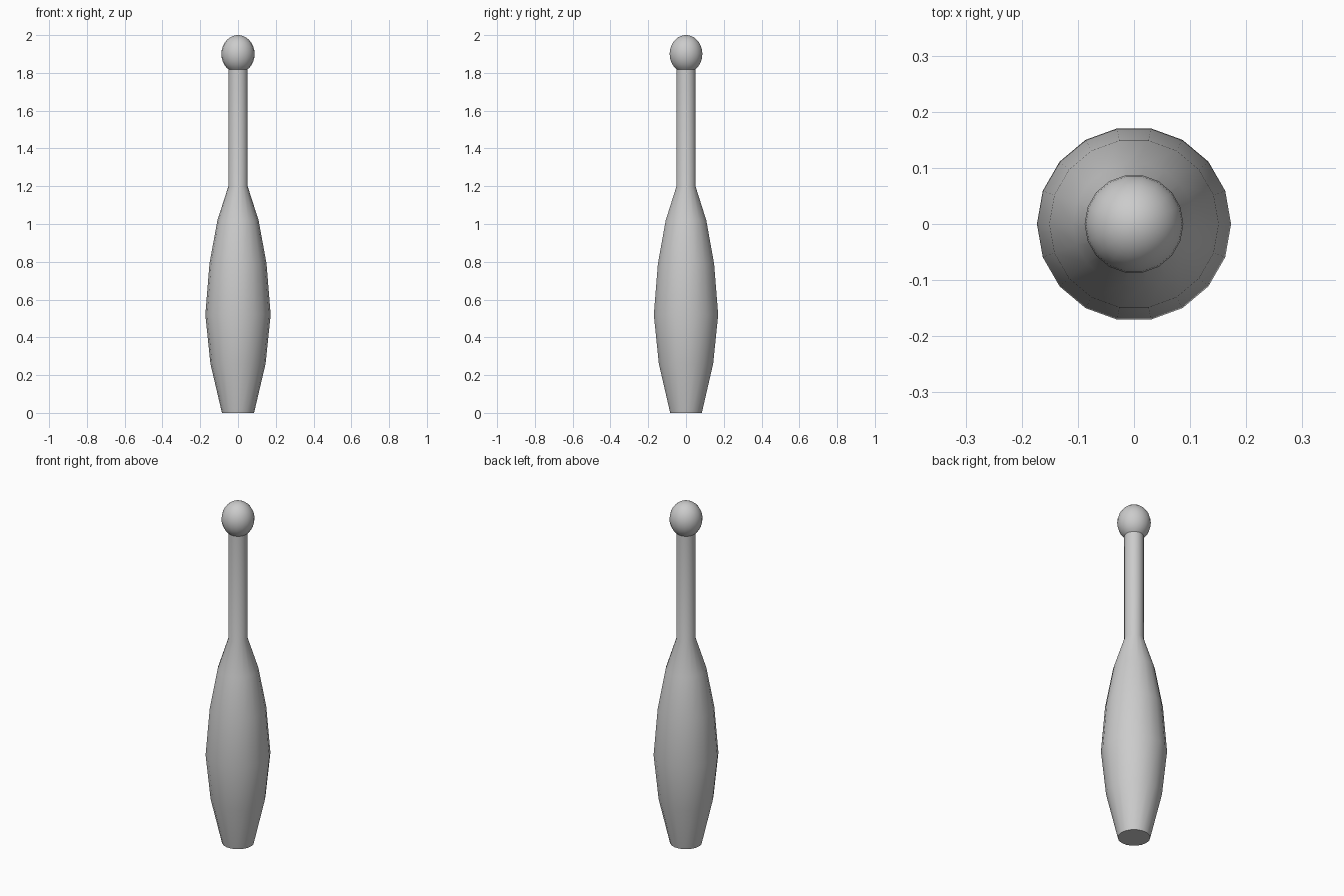
import bpy, bmesh, math

cube = bpy.data.objects.get("Cube")
if cube:
    bpy.data.objects.remove(cube, do_unlink=True)

SIDES = 18

grey = bpy.data.materials.new("plain_grey")
grey.use_nodes = True
grey.diffuse_color = (0.6, 0.6, 0.6, 1)
grey.node_tree.nodes["Principled BSDF"].inputs["Base Color"].default_value = (0.6, 0.6, 0.6, 1)


def lathe(name, profile):
    """Turn a (radius, height) profile round the z axis, closing both ends."""
    bm = bmesh.new()
    rings = []
    for r, z in profile:
        angles = [math.tau * i / SIDES for i in range(SIDES)]
        rings.append([bm.verts.new((r * math.cos(a), r * math.sin(a), z)) for a in angles])
    for low, high in zip(rings, rings[1:]):
        for i in range(SIDES):
            j = (i + 1) % SIDES
            bm.faces.new((low[i], low[j], high[j], high[i]))
    bm.faces.new(rings[0][::-1])
    bm.faces.new(rings[-1])
    mesh = bpy.data.meshes.new(name)
    bm.to_mesh(mesh)
    bm.free()
    mesh.materials.append(grey)
    obj = bpy.data.objects.new(name, mesh)
    bpy.context.collection.objects.link(obj)
    bpy.ops.object.select_all(action="DESELECT")
    obj.select_set(True)
    bpy.context.view_layer.objects.active = obj
    bpy.ops.object.shade_smooth_by_angle(angle=math.radians(40))
    return obj


# Swelling body that narrows into the slim handle
lathe("body_and_handle", [
    (0.085, 0), (0.146, 0.26), (0.173, 0.52), (0.151, 0.79),
    (0.109, 1.02), (0.051, 1.2), (0.051, 1.84)])

# Slightly tall round knob, with a tiny flat at its top
start, end, steps = math.radians(-58), math.radians(84), 12
arc = [start + (end - start) * i / steps for i in range(steps + 1)]
lathe("knob", [(0.088 * math.cos(a), 1.9 + 0.1 * math.sin(a)) for a in arc])
